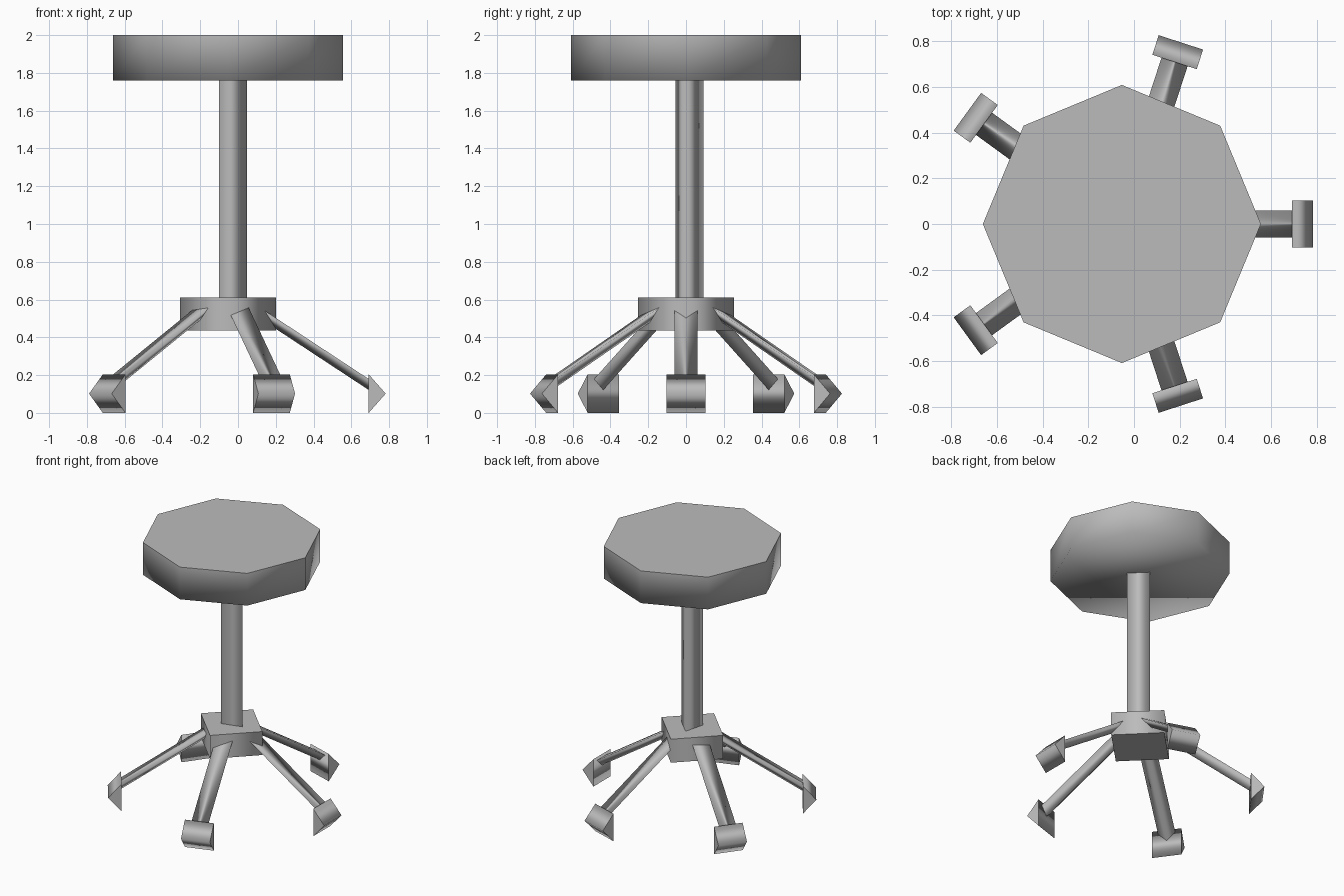
import bpy, bmesh
from math import cos, sin, pi, radians
from mathutils import Matrix, Vector

cube = bpy.data.objects.get("Cube")
if cube:
    bpy.data.objects.remove(cube, do_unlink=True)

grey = bpy.data.materials.new("plain_grey")
grey.use_nodes = True
grey.diffuse_color = (0.5, 0.5, 0.5, 1)
grey.node_tree.nodes["Principled BSDF"].inputs["Base Color"].default_value = (0.5, 0.5, 0.5, 1)

AXIS = Matrix.Translation((-0.053, 0, 0))


def loft(name, start, end, turn=0.0, sharp_start=True):
    """Smooth prism between two matching rings, with crisp end caps."""
    bm = bmesh.new()
    a = [bm.verts.new(p) for p in start]
    b = [bm.verts.new(p) for p in end]
    n = len(a)
    caps = [bm.faces.new(a), bm.faces.new(b)]
    for i in range(n):
        j = (i + 1) % n
        bm.faces.new((a[i], a[j], b[j], b[i]))
    bmesh.ops.recalc_face_normals(bm, faces=bm.faces)
    for f in bm.faces:
        f.smooth = True
    for cap in caps if sharp_start else caps[1:]:
        for e in cap.edges:
            e.smooth = False
    bm.transform(AXIS @ Matrix.Rotation(turn, 4, 'Z'))
    mesh = bpy.data.meshes.new(name)
    bm.to_mesh(mesh)
    bm.free()
    mesh.materials.append(grey)
    obj = bpy.data.objects.new(name, mesh)
    bpy.context.collection.objects.link(obj)
    return obj


def ring(sides, radius, z):
    return [(radius * cos(2 * pi * i / sides), radius * sin(2 * pi * i / sides), z)
            for i in range(sides)]


# Seat: octagonal slab
loft("seat", ring(8, 0.608, 1.76), ring(8, 0.608, 2.0), sharp_start=False)

# Column: slim three-sided post, slightly off the axis
post = [(0.101, -0.015), (-0.008, 0.093), (-0.047, -0.055)]
loft("column", [(x, y, 0.55) for x, y in post], [(x, y, 1.8) for x, y in post])

# Hub: four-sided block with a corner facing each axis
loft("hub", ring(4, 0.254, 0.435), ring(4, 0.254, 0.61))

# Legs: flat-topped bars with a ridge below; feet: wedges pointing outward
bar = [(-0.06, 0), (0.06, 0), (0, -0.058)]
wedge = [(0.745, 0), (0.745, 0.204), (0.835, 0.102)]
for k in range(5):
    turn = radians(72 * k)
    loft(f"leg_{k + 1}", [(0.11, y, 0.597 + z) for y, z in bar],
         [(0.77, y, 0.163 + z) for y, z in bar], turn)
    loft(f"foot_{k + 1}", [(x, -0.102, z) for x, z in wedge],
         [(x, 0.102, z) for x, z in wedge], turn)
